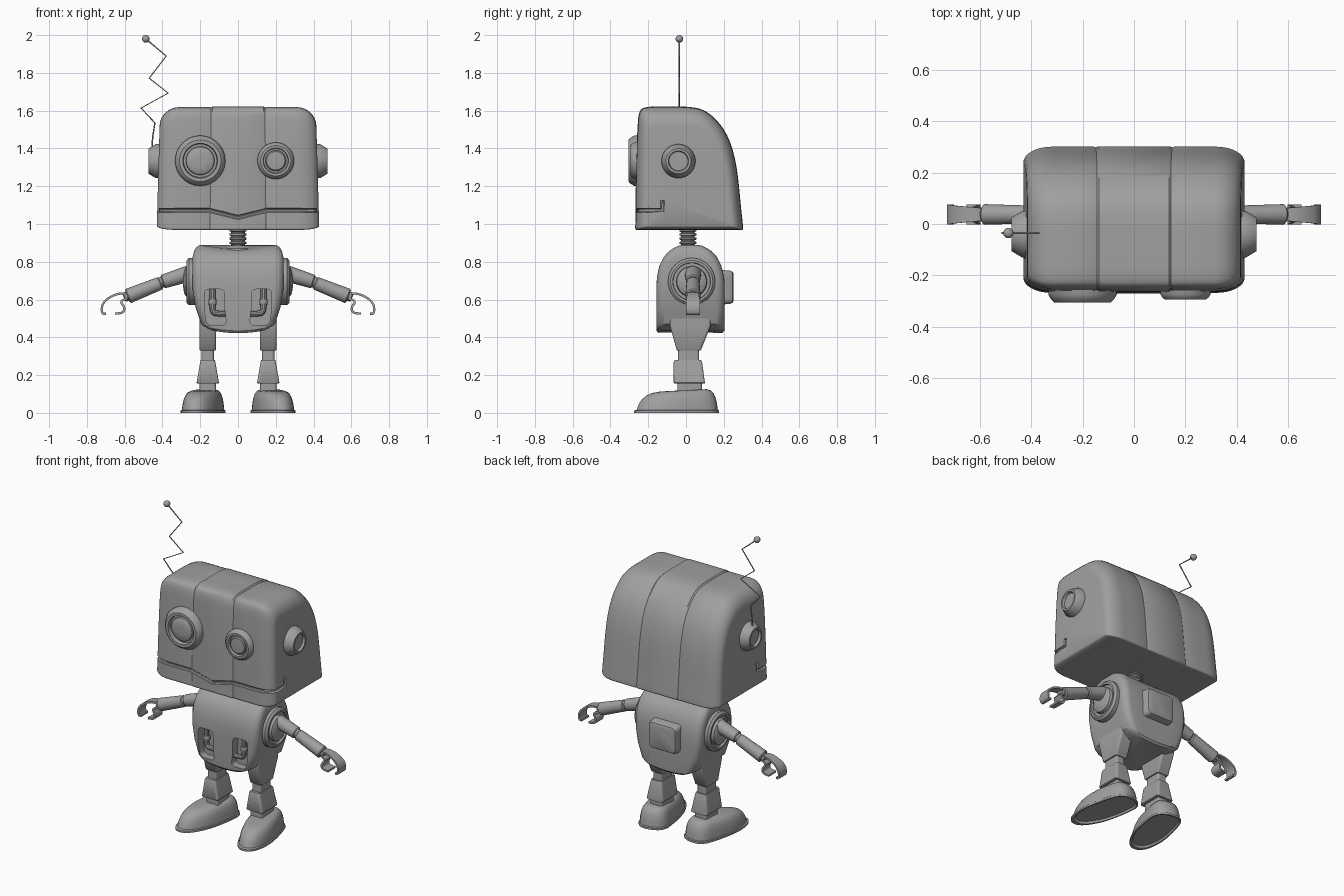
import bpy, bmesh, math
from mathutils import Vector, Matrix

if "Cube" in bpy.data.objects:
    bpy.data.objects.remove(bpy.data.objects["Cube"])

grey = bpy.data.materials.new("plain grey")
grey.use_nodes = True
grey.diffuse_color = (0.35, 0.35, 0.35, 1)
grey.node_tree.nodes["Principled BSDF"].inputs["Base Color"].default_value = (0.35, 0.35, 0.35, 1)
parts = []


def add_object(name, mesh):
    obj = bpy.data.objects.new(name, mesh)
    bpy.context.scene.collection.objects.link(obj)
    mesh.materials.clear()
    mesh.materials.append(grey)
    parts.append(obj)
    return obj


def loft(name, rings):
    """Skin a list of equal-length rings and cap both ends."""
    bm = bmesh.new()
    loops = [[bm.verts.new(p) for p in ring] for ring in rings]
    for a, b in zip(loops, loops[1:]):
        for i in range(len(a)):
            j = (i + 1) % len(a)
            bm.faces.new((a[i], a[j], b[j], b[i]))
    bm.faces.new(loops[0])
    bm.faces.new(loops[-1])
    bmesh.ops.recalc_face_normals(bm, faces=bm.faces)
    mesh = bpy.data.meshes.new(name)
    bm.to_mesh(mesh)
    bm.free()
    return add_object(name, mesh)


def lathe(name, profile, base, direction, n=40):
    """Revolve (radius, height) pairs about a direction from a base point."""
    m = Matrix.Translation(base) @ Vector(direction).to_track_quat('Z', 'Y').to_matrix().to_4x4()
    turn = [2 * math.pi * i / n for i in range(n)]
    return loft(name, [[m @ Vector((r * math.cos(a), r * math.sin(a), h)) for a in turn]
                       for r, h in profile])


def rod(name, start, end, r0, r1, n=28):
    a, b = Vector(start), Vector(end)
    length = (b - a).length
    e = 0.006
    return lathe(name, [(r0 - e, 0), (r0, e), (r1, length - e), (r1 - e, length)], a, b - a, n)


def tube(name, points, radius, res=3):
    curve = bpy.data.curves.new(name, 'CURVE')
    curve.dimensions = '3D'
    curve.bevel_depth = radius
    curve.bevel_resolution = res
    curve.use_fill_caps = True
    spline = curve.splines.new('POLY')
    spline.points.add(len(points) - 1)
    for p, co in zip(spline.points, points):
        p.co = (*co, 1)
    temp = bpy.data.objects.new(name, curve)
    bpy.context.scene.collection.objects.link(temp)
    mesh = bpy.data.meshes.new_from_object(temp.evaluated_get(bpy.context.evaluated_depsgraph_get()))
    bpy.data.objects.remove(temp)
    return add_object(name, mesh)


def round_off(pts, times=2, closed=True):
    """Corner cutting."""
    for _ in range(times):
        out = [] if closed else [pts[0]]
        for i in range(len(pts) if closed else len(pts) - 1):
            a, b = Vector(pts[i]), Vector(pts[(i + 1) % len(pts)])
            out += [a.lerp(b, 0.25), a.lerp(b, 0.75)]
        pts = out if closed else out + [pts[-1]]
    return pts


def rounded_rect(x0, x1, y0, y1, r, arc=5, straight=6):
    corners = [(x1 - r, y1 - r), (x0 + r, y1 - r), (x0 + r, y0 + r), (x1 - r, y0 + r)]
    pts = []
    for k, (cx, cy) in enumerate(corners):
        for i in range(arc + 1):
            a = math.pi / 2 * (k + i / arc)
            pts.append(Vector((cx + r * math.cos(a), cy + r * math.sin(a))))
    out = []
    for i, p in enumerate(pts):
        out.append(p)
        if i % (arc + 1) == arc:
            q = pts[(i + 1) % len(pts)]
            out += [p.lerp(q, j / straight) for j in range(1, straight)]
    return out


def block(name, sections, r):
    """Stack rounded rectangles given as (z, x0, x1, y0, y1)."""
    return loft(name, [[(p.x, p.y, z) for p in rounded_rect(x0, x1, y0, y1, r)]
                       for z, x0, x1, y0, y1 in sections])


def carve(target, cutters):
    for c in cutters:
        mod = target.modifiers.new("cut", 'BOOLEAN')
        mod.operation, mod.solver, mod.object = 'DIFFERENCE', 'EXACT', c
    bpy.context.view_layer.update()
    mesh = bpy.data.meshes.new_from_object(target.evaluated_get(bpy.context.evaluated_depsgraph_get()))
    target.modifiers.clear()
    target.data = mesh
    for c in cutters:
        parts.remove(c)
        bpy.data.objects.remove(c)


# Head: side profile lofted across, closing in toward both cheeks
side = round_off([(-.25, .968), (-.27, .968), (-.268, 1.0), (-.265, 1.3), (-.258, 1.5), (-.25, 1.6),
                  (-.215, 1.622), (-.1, 1.622), (.02, 1.622), (.1, 1.605), (.175, 1.54), (.225, 1.46),
                  (.255, 1.37), (.275, 1.26), (.29, 1.1), (.302, .99), (.302, .968), (.28, .968)])
half = [(.14, 0), (.148, .007), (.156, .003), (.25, .003)]
for i in range(9):
    a = math.pi / 2 * i / 8
    half.append((.32 + .11 * math.sin(a), .003 + .1 * (1 - math.cos(a))))
stations = [(-x, d) for x, d in reversed(half)] + half
rings = []
for x, d in stations:
    ring = []
    for y, z in side:
        t = (z - .968) / .654
        ring.append((x * (1 - .035 * t), y * (1 - 2.1 * d) + .02 * d, z - d * t + .2 * d * (1 - t)))
    rings.append(ring)
head = loft("head", rings)

# Mouth groove around the front, curling up at the cheeks
smile = [(.427, -.125, 1.125), (.427, -.125, 1.075), (.427, -.2, 1.072), (.41, -.235, 1.072),
         (.37, -.257, 1.072), (.32, -.267, 1.072), (.15, -.267, 1.072), (.08, -.267, 1.055), (0, -.267, 1.035)]
smile = smile + [(-x, y, z) for x, y, z in reversed(smile[:-1])]
carve(head, [tube("mouth_cutter", smile, .012)])

# Eyes and ears
for name, x, k, depth in (("right_eye", -.2, 1, .042), ("left_eye", .2, .73, .032)):
    lathe(name, [(.133 * k, -.04), (.133 * k, .012), (.122 * k, depth * .75), (.11 * k, depth), (.092 * k, depth),
                 (.088 * k, depth * .4), (.076 * k, depth * .4), (.074 * k, depth * .8), (.066 * k, depth * .95),
                 (.03 * k, depth)], (x, -.262, 1.335), (0, -1, 0), 48)
for s, label in ((1, "left"), (-1, "right")):
    lathe(label + "_ear", [(.09, 0), (.09, .035), (.066, .075), (.054, .075), (.05, .06), (.02, .06)],
          (s * .4, -.04, 1.333), (s, 0, 0))

# Antenna
zigzag = [(-.455, 1.4), (-.452, 1.46), (-.44, 1.535), (-.513, 1.614), (-.37, 1.693), (-.47, 1.772),
          (-.38, 1.889), (-.488, 1.98)]
tube("antenna_wire", [(x, -.035, z) for x, z in zigzag], .004)
lathe("antenna_tip", [(.02 * math.sin(math.pi * i / 12) + .0002, -.02 * math.cos(math.pi * i / 12))
                      for i in range(13)], (-.488, -.035, 1.98), (0, 0, 1), 20)

# Ribbed neck with a collar
neck = [(.085, -.03), (.075, .0), (.05, .015), (.036, .018)]
for i in range(4):
    z = .022 + i * .022
    neck += [(.036, z), (.045, z + .004), (.045, z + .013), (.036, z + .017)]
lathe("neck", neck, (0, .01, .87), (0, 0, 1))

# Torso
body = [(.422, .14, -.145, .192), (.434, .178, -.155, .203), (.47, .195, -.157, .205), (.56, .225, -.157, .205),
        (.65, .24, -.157, .205), (.72, .242, -.154, .202), (.78, .242, -.141, .187), (.825, .24, -.118, .164),
        (.858, .232, -.09, .136), (.878, .22, -.066, .11), (.89, .2, -.045, .09)]
rings = []
for z, w, front, back in body:
    ring = []
    for p in rounded_rect(-w, w, front, back, .045):
        dip = max(0, z - .85) * .6 * (1 - (p.x / w) ** 2)
        sag = .03 * (abs(p.x) / .2) ** 2 if z < .45 else 0
        ring.append((p.x, p.y, z - dip + sag))
    rings.append(ring)
torso = loft("torso", rings)

# Front pockets with a bent pipe in each
cutters = []
for s in (1, -1):
    window = rounded_rect(.072, .178, .465, .655, .025)
    cutters.append(loft("pocket_cutter", [[(s * (p.x - .12 * max(0, .56 - p.y)), y, p.y) for p in window]
                                          for y in (-.25, -.105)]))
carve(torso, cutters)
for s, label in ((1, "left"), (-1, "right")):
    bend = round_off([(s * .135, -.13, .66), (s * .135, -.13, .6), (s * .135, -.13, .53),
                      (s * .1, -.13, .525), (s * .06, -.13, .525)], 2, False)
    tube(label + "_pipe", bend, .015)
    lathe(label + "_pipe_joint", [(.02, 0), (.022, .004), (.022, .022), (.02, .026)],
          (s * .135, -.13, .575), (0, 0, 1), 20)

# Back pack
pack = loft("back_pack", [[(p.x, y, p.y) for p in rounded_rect(-w, w, .665 - h, .665 + h, .025)]
                          for y, w, h in ((.18, .105, .092), (.235, .1, .088), (.247, .094, .082), (.252, .08, .07))])

for s, label in ((1, "left"), (-1, "right")):
    # Shoulder socket and arm
    lathe(label + "_shoulder", [(.125, 0), (.125, .05), (.112, .062), (.1, .062), (.098, .048), (.082, .048),
                                (.078, .066), (.06, .076), (.03, .08)], (s * .21, .03, .695), (s, 0, 0))
    rod(label + "_upper_arm", (s * .26, .037, .738), (s * .4, .037, .694), .043, .037)
    rod(label + "_elbow", (s * .385, .037, .7), (s * .44, .037, .676), .029, .029)
    rod(label + "_forearm", (s * .408, .037, .688), (s * .585, .037, .617), .035, .04)
    rod(label + "_wrist", (s * .57, .037, .624), (s * .605, .037, .61), .028, .024)

    # Gripper: two curved strips
    claws = {"upper": [(.585, .632), (.64, .632), (.7, .6), (.722, .565), (.72, .525), (.7, .525)],
             "lower": [(.585, .606), (.625, .59), (.6, .56), (.605, .53), (.65, .525)]}
    for kind, path in claws.items():
        path = round_off(path, 2, False)
        rings = []
        for i, p in enumerate(path):
            a, b = Vector(path[max(i - 1, 0)]), Vector(path[min(i + 1, len(path) - 1)])
            d = (b - a).normalized() * .006
            w = .022 + .016 * min(1, 2 * i / len(path))
            x, z = p
            rings.append([(s * (x + k * d.y), .037 + j * w, z - k * d.x)
                          for j, k in ((-1, -1), (1, -1), (1, 1), (-1, 1))])
        loft(f"{label}_{kind}_claw", rings)

    # Leg
    def leg(part, sections, r=.012):
        block(f"{label}_{part}", [(z, s * .16 - w, s * .16 + w, a, b) for z, w, a, b in sections], r)
    leg("thigh", [(.33, .04, -.045, .075), (.335, .043, -.05, .08), (.46, .045, -.085, .13), (.5, .045, -.085, .13)])
    leg("knee", [(.27, .032, -.042, .07), (.34, .032, -.042, .07)])
    leg("shin", [(.155, .056, -.062, .1), (.16, .059, -.065, .1), (.27, .04, -.065, .085), (.28, .037, -.06, .08)])
    leg("ankle", [(.1, .043, -.045, .085), (.165, .043, -.045, .085)])

    # Foot turned outward, with a sole rim
    outline = round_off([(-.085, .175), (.085, .175), (.105, .02), (.1, -.15), (.045, -.28),
                         (-.045, -.28), (-.1, -.15), (-.105, .02)])
    turn = Matrix.Translation((s * .182, 0, 0)) @ Matrix.Rotation(s * math.radians(12), 4, 'Z')
    rings = []
    for z, k in ((.012, .88), (0, .93), (0, 1), (.012, 1), (.016, .95), (.05, .92), (.08, .87), (.105, .79),
                 (.12, .68), (.126, .55)):
        ring = []
        for x, y in outline:
            y = .03 + (y - .03) * k
            ring.append(turn @ Vector((x * k, y, z * (.95 + .4 * y) if z > .02 else z)))
        rings.append(ring)
    loft(label + "_foot", rings)

# Smooth shading with sharp edges kept
bpy.ops.object.select_all(action='DESELECT')
for obj in parts:
    obj.select_set(True)
bpy.context.view_layer.objects.active = head
bpy.ops.object.shade_smooth_by_angle(angle=math.radians(35))
